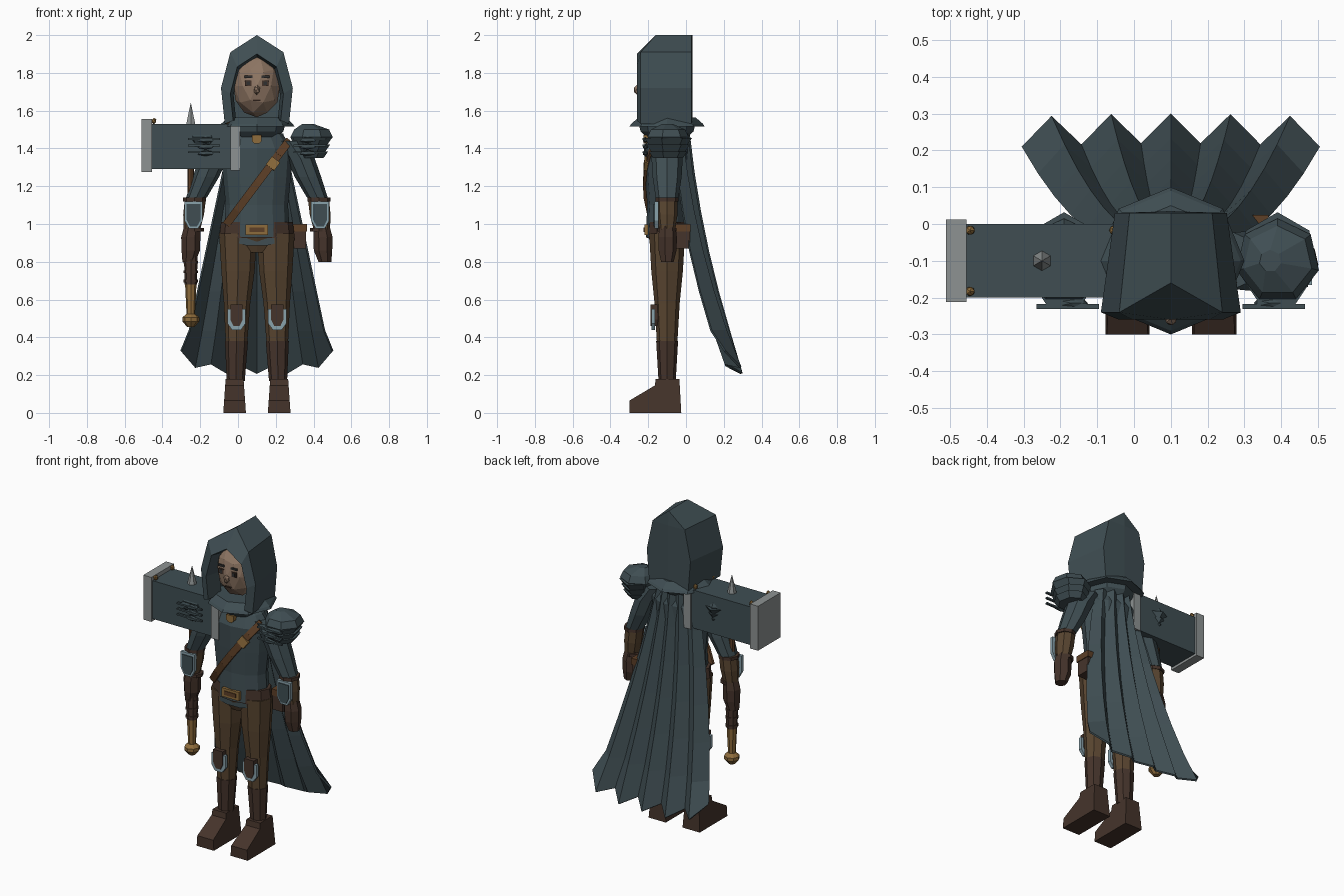
import bpy, bmesh, math
from mathutils import Vector

if "Cube" in bpy.data.objects:
    bpy.data.objects.remove(bpy.data.objects["Cube"])

CENTRE_X = 0.1   # the figure's own centre line
BODY_Y = -0.1    # depth of the upright body axis


def material(name, *rgb):
    mat = bpy.data.materials.new(name)
    mat.use_nodes = True
    mat.diffuse_color = (*rgb, 1)
    shader = mat.node_tree.nodes["Principled BSDF"]
    shader.inputs["Base Color"].default_value = (*rgb, 1)
    return mat


cloth = material("slate cloth", .05, .076, .086)
leather = material("dark leather", .06, .034, .024)
trouser = material("brown cloth", .1, .06, .03)
tan = material("tan leather", .11, .05, .02)
skin = material("skin", .27, .18, .125)
brass = material("brass", .27, .15, .045)
steel = material("steel", .27, .29, .29)
trim = material("pale blue trim", .25, .36, .41)
ink = material("dark features", .03, .03, .03)


def finish(name, mesh_builder, mat):
    """Turn a bmesh drawn around the figure's centre line into an object."""
    bmesh.ops.translate(mesh_builder, verts=mesh_builder.verts, vec=(CENTRE_X, 0, 0))
    bmesh.ops.recalc_face_normals(mesh_builder, faces=mesh_builder.faces)
    mesh = bpy.data.meshes.new(name)
    mesh_builder.to_mesh(mesh)
    mesh_builder.free()
    mesh.materials.append(mat)
    part = bpy.data.objects.new(name, mesh)
    bpy.context.collection.objects.link(part)
    return part


def skin_rows(builder, rows, closed):
    """Bridge neighbouring rows of points with quads, capping closed rings."""
    rows = [[builder.verts.new(point) for point in row] for row in rows]
    for lower, upper in zip(rows, rows[1:]):
        for i in range(len(lower) if closed else len(lower) - 1):
            j = (i + 1) % len(lower)
            builder.faces.new((lower[i], lower[j], upper[j], upper[i]))
    if closed:
        builder.faces.new(rows[0])
        builder.faces.new(rows[-1])


def tube(name, mat, rings, flat=1, sides=8, y=BODY_Y, mirror=1):
    """Stacked ovals, each (offset x, z, radius); flat is depth over width."""
    builder = bmesh.new()
    angles = [math.tau * i / sides + math.pi / 2 for i in range(sides)]
    skin_rows(builder, [[(mirror * x + r * math.cos(a), y + r * flat * math.sin(a), z) for a in angles]
                        for x, z, r in rings], True)
    return finish(name, builder, mat)


def box(name, mat, centre, size):
    builder = bmesh.new()
    bmesh.ops.create_cube(builder, size=1)
    for vert in builder.verts:
        vert.co = Vector(centre) + vert.co * Vector(size)
    return finish(name, builder, mat)


def blob(name, mat, centre, radii, detail=1):
    builder = bmesh.new()
    bmesh.ops.create_icosphere(builder, subdivisions=detail, radius=1)
    for vert in builder.verts:
        vert.co = Vector(centre) + vert.co * Vector(radii)
    return finish(name, builder, mat)


def shield(name, mat, x, y, half, low, high, depth=.02):
    """Upright plate with its lower corners cut to a blunt point."""
    shoulder = low + (high - low) * .3
    outline = [(half, high), (half, shoulder), (half / 2, low), (-half / 2, low), (-half, shoulder), (-half, high)]
    builder = bmesh.new()
    skin_rows(builder, [[(x + px, layer, z) for px, z in outline] for layer in (y, y + depth)], True)
    return finish(name, builder, mat)


def beam(name, mat, start, end, width, thick):
    """Flat bar between two points, facing the front."""
    start, end = Vector(start), Vector(end)
    along = end - start
    across = along.cross(Vector((0, 1, 0))).normalized()
    outward = across.cross(along).normalized()
    builder = bmesh.new()
    bmesh.ops.create_cube(builder, size=1)
    for vert in builder.verts:
        a, b, c = vert.co
        vert.co = (start + end) / 2 + across * a * width + outward * b * thick + along * c * 1.05
    return finish(name, builder, mat)


# Torso, neck scarf and belt
tube("tunic", cloth, [(0, .93, .175), (0, 1.1, .165), (0, 1.25, .18), (0, 1.4, .19), (0, 1.47, .14), (0, 1.5, .1)], .64, 12)
tube("scarf", cloth, [(0, 1.46, .11), (0, 1.49, .14), (0, 1.53, .15)])
tube("pelvis", trouser, [(0, .85, .12), (0, .94, .19)], .55, 12)
tube("belt", leather, [(0, .925, .2), (0, 1.01, .19)], .55, 12)
box("belt_buckle", brass, (0, -.21, .97), (.12, .02, .055))
box("buckle_inset", tan, (0, -.22, .97), (.08, .008, .025))
shield("loin_cloth", cloth, 0, -.19, .1, .885, .93, .03)
box("belt_pouch", leather, (.225, -.025, .92), (.07, .09, .1))
box("pouch_flap", tan, (.225, -.025, .98), (.08, .1, .04))
shield("neck_clasp", brass, 0, -.225, .025, .0 + 1.425, 1.47, .03)

# Shoulder strap wrapped across the chest
strap = []
for i in range(7):
    t = i / 6
    x = .33 * t - .16
    strap.append((x, BODY_Y - .12 * math.sqrt(1 - (x / .19) ** 2), 1 + .44 * t))
for start, end in zip(strap, strap[1:]):
    beam("chest_strap", tan, start, end, .042, .016)
beam("strap_buckle", brass, (.07, -.215, 1.3), (.1, -.208, 1.34), .055, .02)

# Hood: one half outline scaled from the opening to the flat back
outline = [(0, 2), (.14, 1.91), (.19, 1.72), (.17, 1.53)]
sections = [(.65, .7, -.15, 0), (.74, .75, -.26, 0), (1, 1, -.24, .08), (.8, 1, .03, 0), (0, 1, .035, 0)]
hood = bmesh.new()
for side in (1, -1):
    skin_rows(hood, [[(side * x * wide, y + (peak if x == 0 else 0), 1.6 + (z - 1.6) * tall) for x, z in outline]
                     for wide, tall, y, peak in sections], False)
bmesh.ops.remove_doubles(hood, verts=hood.verts, dist=.001)
finish("hood", hood, cloth)
tube("hood_collar", cloth, [(0, 1.515, .2), (0, 1.53, .19), (0, 1.565, .15)])

# Face
blob("head", skin, (0, -.135, 1.73), (.128, .122, .165), 2)
blob("nose", skin, (0, -.257, 1.71), (.018, .02, .028))
box("mouth", leather, (0, -.24, 1.655), (.04, .009, .007))
for side in (1, -1):
    x = side * .045
    box("eye", leather, (x, -.245, 1.745), (.034, .009, .03))
    box("pupil", ink, (x, -.25, 1.745), (.018, .005, .02))
    box("eyebrow", ink, (x, -.245, 1.78), (.042, .009, .012))

# Paired limbs and armour
for mirror, label in ((1, "left_"), (-1, "right_")):
    def limb(name, mat, rings, flat=1, sides=8):
        tube(label + name, mat, rings, flat, sides, mirror=mirror)

    limb("sleeve", cloth, [(.17, 1.44, .07), (.23, 1.35, .075), (.27, 1.25, .07), (.32, 1.14, .055)], 1.1)
    limb("forearm", trouser, [(.325, 1.14, .056), (.335, 1.05, .055), (.345, .96, .042)])
    for z, radius in ((1.13, .061), (.97, .05)):
        limb("arm_band", leather, [(.33, z - .01, radius), (.33, z + .01, radius)])
    limb("glove", leather, [(.34, 1, .043), (.35, .93, .052), (.35, .86, .05), (.36, .8, .035)], 1, 7)
    shield(label + "bracer_trim", trim, mirror * .335, -.166, .048, .975, 1.12)
    shield(label + "bracer", cloth, mirror * .335, -.171, .037, .987, 1.105, .009)

    # Layered shoulder guard with claw bars
    limb("shoulder_cap", cloth, [(.28, 1.42, .09), (.29, 1.46, .115), (.29, 1.5, .095), (.27, 1.53, .03)], 1, 7)
    for layer in range(3):
        z, radius = 1.35 + .035 * layer, .07 + .01 * layer
        limb("shoulder_layer", cloth, [(.285, z, radius), (.29, z + .035, radius + .02)], 1.2, 7)
        box(label + "claw_bar", cloth, (mirror * .28, -.224, z + .03), (.17, .014, .01))
        blob(label + "claw_knob", cloth, (mirror * .27, -.215, z + .025), (.05, .016, .016))

    # Legs, knee guards and boots
    limb("leg", trouser, [(.1, .95, .1), (.1, .75, .088), (.105, .58, .07), (.108, .37, .057)], .95)
    limb("boot_shaft", leather, [(.108, .38, .061), (.112, .17, .048)], .95)
    shield(label + "knee_trim", trim, mirror * .108, -.183, .048, .44, .55)
    shield(label + "knee_guard", leather, mirror * .108, -.188, .033, .46, .575, .04)
    profile = [(-.3, 0), (-.3, .065), (-.165, .145), (-.16, .18), (-.035, .18), (-.025, 0)]
    boot = bmesh.new()
    skin_rows(boot, [[(mirror * .118 + edge * (.06 - .07 * z), y, z) for y, z in profile] for edge in (-1, 1)], True)
    finish(label + "boot", boot, leather)

# Pleated cape, spreading and swinging back towards the hem
folds, drops = 10, 6
rows = []
for drop in range(drops + 1):
    t = drop / drops
    row = []
    for fold in range(folds + 1):
        u = 2 * fold / folds - 1
        ridge = -1 if fold % 2 == 0 else 1
        hem = .08 * u ** 4 - .02 * ridge if drop == drops else 0
        depth = .01 + .1 * t + .15 * t * t + ridge * (.01 + .03 * t) - (.06 - .05 * t * t) * u * u
        row.append(((.14 + .265 * t) * u, depth, 1.48 - 1.25 * t + hem))
    rows.append(row)
builder = bmesh.new()
skin_rows(builder, rows, False)
cape = finish("cape", builder, cloth)
cape.modifiers.new("thickness", "SOLIDIFY").thickness = .012

# War hammer held upright in the right hand
shaft_x = -.35
box("hammer_head", cloth, (shaft_x, BODY_Y, 1.41), (.45, .2, .24))
box("hammer_outer_cap", steel, (-.583, BODY_Y, 1.415), (.055, .225, .28))
box("hammer_inner_cap", steel, (-.115, BODY_Y, 1.4), (.05, .22, .235))
for x in (-.545, -.155):
    for side in (1, -1):
        blob("hammer_stud", brass, (x, BODY_Y + side * .083, 1.545), (.014, .014, .018))


def turned(name, mat, *stations, sides=8):
    tube(name, mat, [(shaft_x, z, radius) for z, radius in stations], sides=sides)


turned("hammer_spike", steel, (1.53, .027), (1.56, .02), (1.64, .001), sides=6)
turned("hammer_shaft", tan, (.65, .018), (1.3, .018))
turned("hammer_grip", leather, (.68, .032), (.9, .038))
for ring in range(4):
    z = .69 + .05 * ring
    turned("grip_ring", leather, (z, .038), (z + .015, .038))
turned("hammer_lower_shaft", brass, (.51, .022), (.68, .03))
turned("hammer_pommel", brass, (.455, .02), (.485, .045), (.505, .045), (.525, .022))
